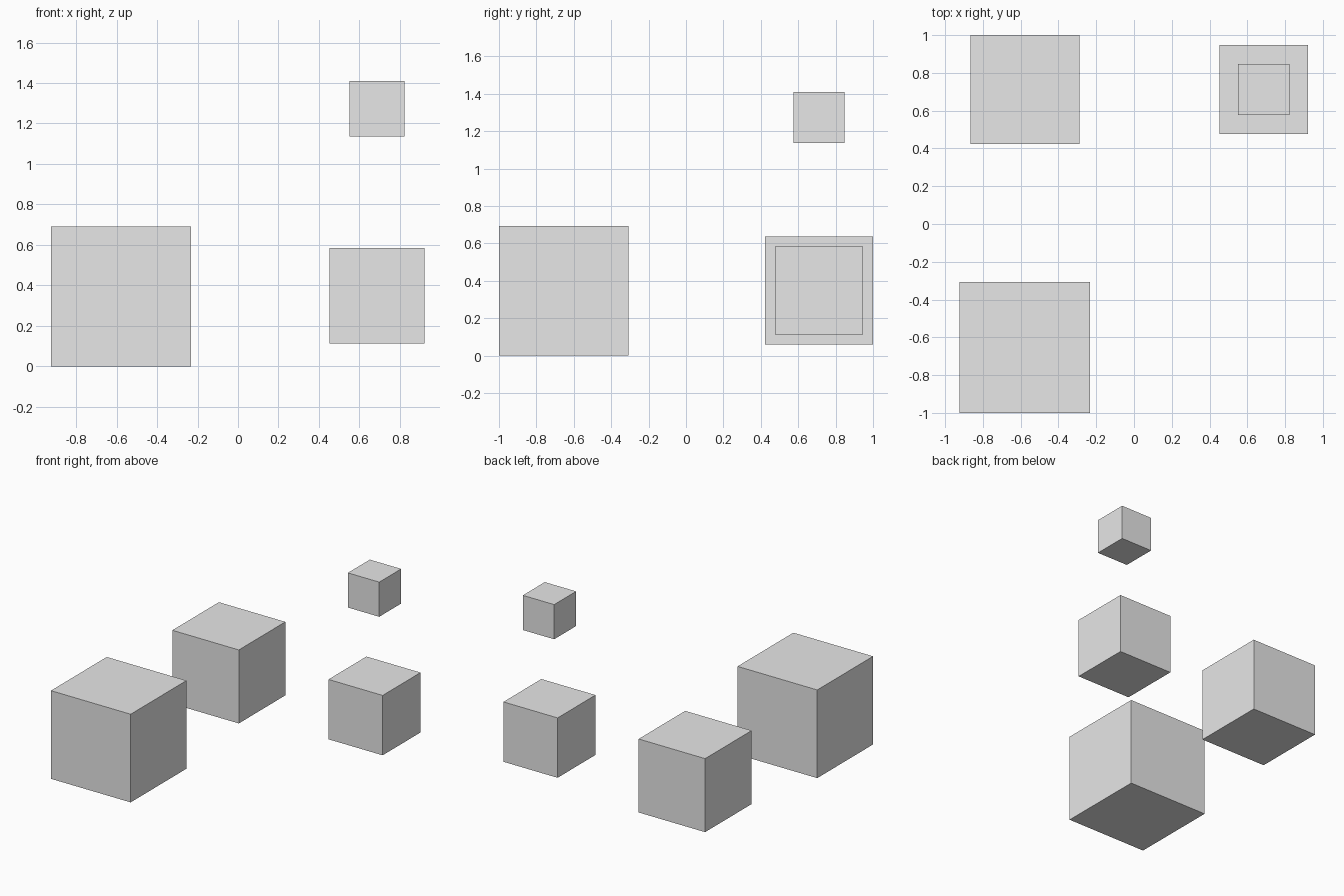
import bpy

# Remove the default object
default = bpy.data.objects.get("Cube")
if default:
    bpy.data.objects.remove(default, do_unlink=True)

# One plain grey for every block
grey = bpy.data.materials.new("light_grey")
grey.use_nodes = True
colour = (0.8, 0.8, 0.8, 1.0)
grey.diffuse_color = colour
for node in grey.node_tree.nodes:
    if node.type == "BSDF_PRINCIPLED":
        node.inputs["Base Color"].default_value = colour


def block(name, size, centre):
    """Add a flat-faced cube with the given side length and centre."""
    bpy.ops.mesh.primitive_cube_add(size=size, location=centre)
    obj = bpy.context.object
    obj.name = name
    obj.data.materials.append(grey)
    return obj


# Three blocks share a mid height; the smallest floats above the back left one
right_x, left_x = -0.578, 0.687
front_y, back_y = -0.654, 0.712
mid_z, high_z = 0.346, 1.273

block("front_right_block", 0.692, (right_x, front_y, mid_z))
block("back_right_block", 0.577, (right_x, back_y, mid_z + 0.003))
block("back_left_block", 0.47, (left_x, back_y, mid_z + 0.003))
block("floating_block", 0.272, (left_x, back_y, high_z))
